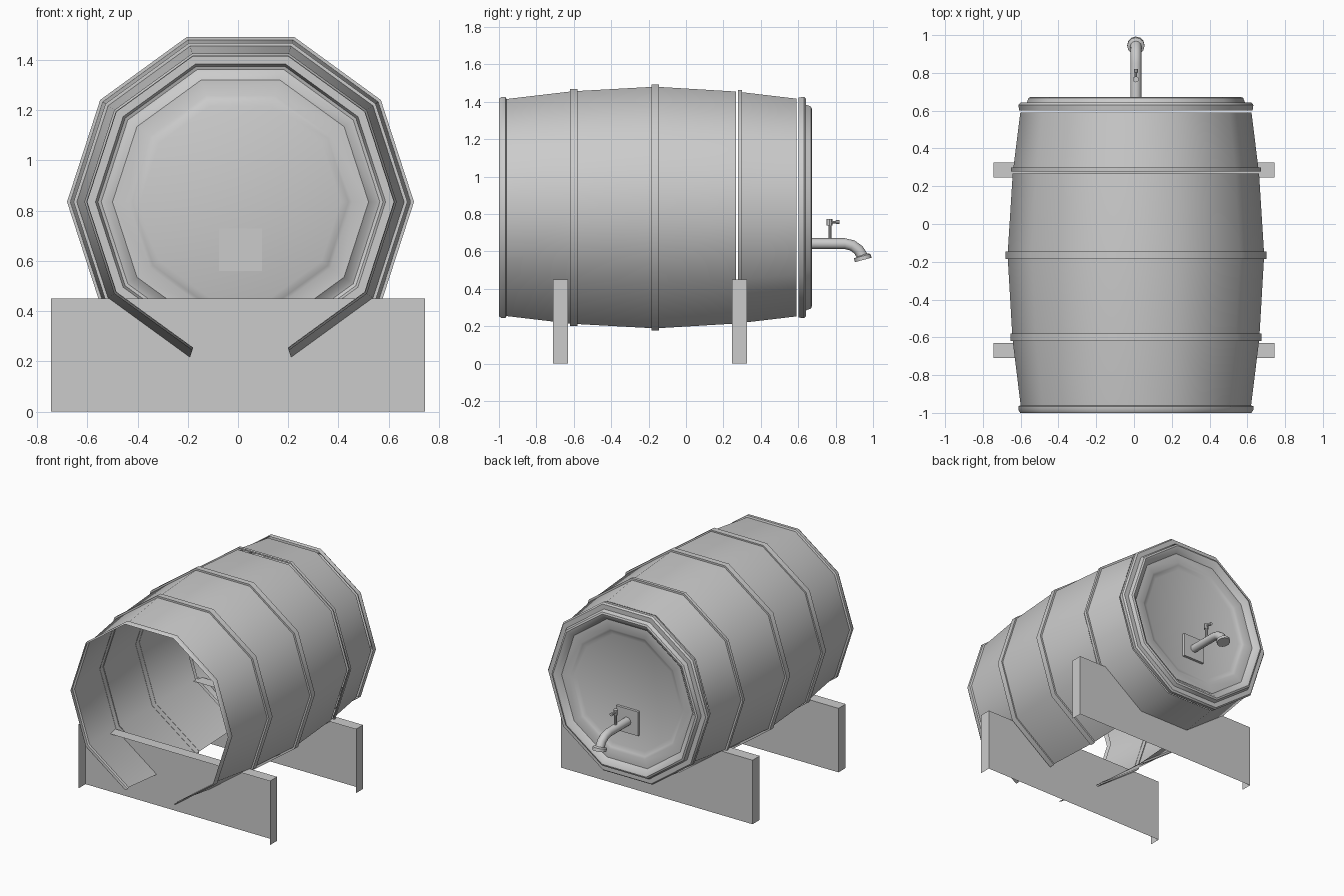
import bpy, bmesh, math
from mathutils import Vector

if "Cube" in bpy.data.objects:
    bpy.data.objects.remove(bpy.data.objects["Cube"])

CX, CZ, N = 0.01, 0.835, 10   # barrel axis position and side count


def finish(bm, name, angle=40):
    bmesh.ops.recalc_face_normals(bm, faces=bm.faces)
    me = bpy.data.meshes.new(name)
    bm.to_mesh(me)
    bm.free()
    ob = bpy.data.objects.new(name, me)
    bpy.context.collection.objects.link(ob)
    bpy.ops.object.select_all(action='DESELECT')
    ob.select_set(True)
    bpy.context.view_layer.objects.active = ob
    bpy.ops.object.shade_smooth_by_angle(angle=math.radians(angle))
    return ob


def lathe(name, profile, open_bottom=False, cap=False):
    """Ten-sided ring around the y axis from (y, radius) points."""
    bm = bmesh.new()
    rings = []
    for y, r in profile:
        rings.append([bm.verts.new((CX + r * math.cos(2 * math.pi * k / N), y,
                                    CZ + r * math.sin(2 * math.pi * k / N)))
                      for k in range(N)])
    for a, b in zip(rings, rings[1:]):
        for k in range(N):
            if open_bottom and k == 7:      # missing bottom stave
                continue
            j = (k + 1) % N
            bm.faces.new((a[k], a[j], b[j], b[k]))
    if cap:
        bm.faces.new(rings[-1])
    return finish(bm, name)


def tube(name, stations, sides=12):
    """Round tube in the y-z plane from (y, z, radius, tangent angle)."""
    bm = bmesh.new()
    rings = []
    for y, z, r, deg in stations:
        t = math.radians(deg)
        up = Vector((0, -math.sin(t), math.cos(t)))
        rings.append([bm.verts.new(Vector((CX, y, z)) + r * (
            Vector((1, 0, 0)) * math.cos(2 * math.pi * k / sides)
            + up * math.sin(2 * math.pi * k / sides))) for k in range(sides)])
    for a, b in zip(rings, rings[1:]):
        for k in range(sides):
            j = (k + 1) % sides
            bm.faces.new((a[k], a[j], b[j], b[k]))
    bm.faces.new(rings[0])
    bm.faces.new(rings[-1])
    return finish(bm, name)


def box(name, lo, hi, drop=()):
    """Box from corner to corner, without faces whose normal is in drop."""
    bm = bmesh.new()
    bmesh.ops.create_cube(bm, size=1)
    for v in bm.verts:
        v.co = [lo[i] + (v.co[i] + 0.5) * (hi[i] - lo[i]) for i in range(3)]
    bm.normal_update()
    gone = [f for f in bm.faces
            if any(f.normal.dot(Vector(d)) > 0.9 for d in drop)]
    bmesh.ops.delete(bm, geom=gone, context='FACES')
    return finish(bm, name, 30)


# staves: open front, bottom stave missing up to the rear cradle
lathe("front_staves", [(-0.96, 0.61), (-0.62, 0.652), (-0.58, 0.655),
                       (-0.185, 0.678), (-0.145, 0.678), (0.268, 0.652)], True)
lathe("rear_staves", [(0.285, 0.65), (0.59, 0.612)])

# hoops
lathe("front_rim", [(-1.0, 0.612), (-0.985, 0.622), (-0.965, 0.622), (-0.96, 0.61)], True)
for name, y0, y1, r0, r1 in (("front_hoop", -0.62, -0.58, 0.650, 0.665),
                             ("middle_hoop", -0.185, -0.145, 0.676, 0.691)):
    lathe(name, [(y0, r0), (y0, r1), (y1, r1), (y1, r0)], True)
lathe("rear_hoop", [(0.278, 0.662), (0.30, 0.662), (0.30, 0.648)])

# rear rim and recessed head
lathe("barrel_head", [(0.602, 0.618), (0.63, 0.622), (0.642, 0.612), (0.642, 0.578),
                      (0.668, 0.568), (0.673, 0.555), (0.668, 0.54),
                      (0.64, 0.51), (0.64, 0.445), (0.632, 0.43),
                      (0.622, 0.40)], cap=True)

# cradle planks: hollow boxes open at the front and underneath
for name, y in (("front_cradle", -0.67), ("rear_cradle", 0.285)):
    box(name, (-0.745, y - 0.04, 0), (0.745, y + 0.04, 0.45),
        ((0, -1, 0), (0, 0, -1)))

# tap
box("tap_plate", (CX - 0.085, 0.62, 0.56), (CX + 0.085, 0.64, 0.73))
tube("tap_spout", [(0.635, 0.642, 0.029, 0), (0.85, 0.642, 0.029, 0),
                   (0.89, 0.632, 0.029, -25), (0.922, 0.609, 0.029, -48),
                   (0.94, 0.58, 0.03, -70), (0.942, 0.575, 0.046, -75),
                   (0.948, 0.555, 0.046, -75)])
tube("tap_stem", [(0.77, 0.66, 0.009, 90), (0.77, 0.74, 0.009, 90)], 8)
tube("tap_knob", [(0.766, 0.738, 0.016, 90), (0.766, 0.774, 0.016, 90)], 8)
tube("tap_lever", [(0.77, 0.757, 0.007, 0), (0.80, 0.757, 0.007, 0),
                   (0.803, 0.757, 0.011, 0), (0.82, 0.757, 0.011, 0)], 8)
